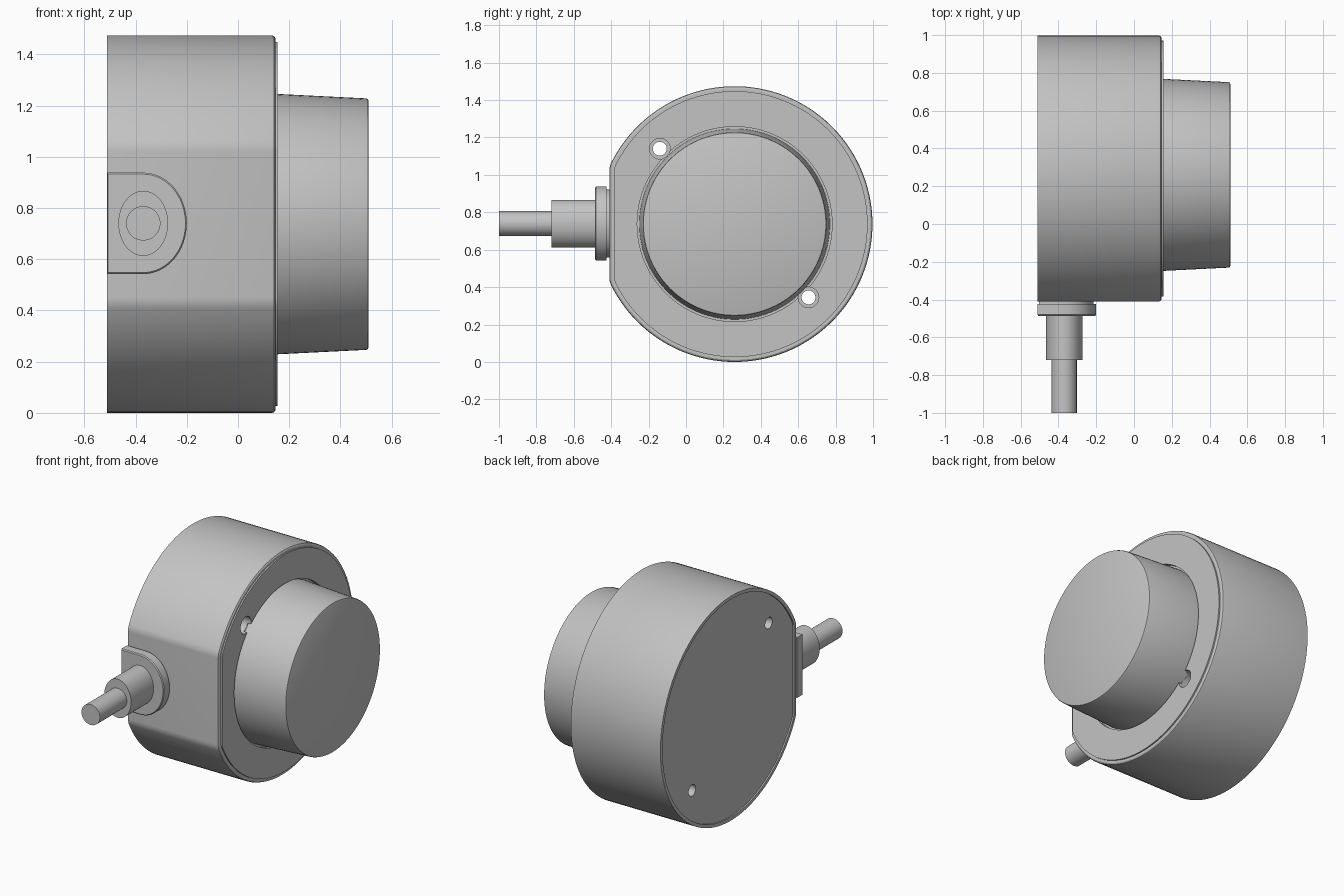
import bpy, bmesh
from math import sin, cos, pi, acos
from mathutils import Vector

cube = bpy.data.objects.get("Cube")
if cube:
    bpy.data.objects.remove(cube, do_unlink=True)

grey = bpy.data.materials.new("Plain grey")
grey.use_nodes = True
grey.diffuse_color = (0.55, 0.55, 0.55, 1)
grey.node_tree.nodes["Principled BSDF"].inputs["Base Color"].default_value = (0.55, 0.55, 0.55, 1)

CY, CZ = 0.26, 0.737      # axis of the housing
PX, PZ = -0.37, 0.74      # axis of the cable


def activate(ob):
    bpy.ops.object.select_all(action='DESELECT')
    ob.select_set(True)
    bpy.context.view_layer.objects.active = ob


def loft(name, rings):
    """Skin equal-length rings and cap both ends."""
    bm = bmesh.new()
    loops = [[bm.verts.new(p) for p in ring] for ring in rings]
    n = len(loops[0])
    for a, b in zip(loops, loops[1:]):
        for i in range(n):
            j = (i + 1) % n
            bm.faces.new((a[i], a[j], b[j], b[i]))
    bm.faces.new(loops[0])
    bm.faces.new(loops[-1])
    bmesh.ops.recalc_face_normals(bm, faces=bm.faces)
    me = bpy.data.meshes.new(name)
    bm.to_mesh(me)
    bm.free()
    ob = bpy.data.objects.new(name, me)
    bpy.context.collection.objects.link(ob)
    me.materials.append(grey)
    return ob


def smooth(ob):
    activate(ob)
    bpy.ops.object.shade_smooth_by_angle(angle=0.5)


def x_ring(x, r, y=CY, z=CZ, n=96):
    return [Vector((x, y + r * cos(2 * pi * i / n), z + r * sin(2 * pi * i / n))) for i in range(n)]


def y_ring(y, rx, rz, n=48):
    return [Vector((PX + rx * cos(2 * pi * i / n), y, PZ + rz * sin(2 * pi * i / n))) for i in range(n)]


def housing_ring(x, inset):
    """Circle with a flat on the front side and rounded corners, offset inwards."""
    r, flat, f = 0.737 - inset, 0.67 - inset, 0.1 - inset
    a = acos((flat - f) / (r - f))
    pts = []

    def arc(cy, cz, rad, start, end, n):
        for i in range(n):
            t = start + (end - start) * i / n
            pts.append(Vector((x, cy - rad * cos(t), cz + rad * sin(t))))

    cy, dz = CY - flat + f, (r - f) * sin(a)
    arc(CY, CZ, r, a, 2 * pi - a, 112)
    arc(cy, CZ - dz, f, -a, 0, 8)
    pts.append(Vector((x, CY - flat, CZ - dz)))
    arc(cy, CZ + dz, f, 0, a, 8)
    return pts


def plate_ring(y, s):
    """D-shaped outline: square at the back edge, rounded towards +x."""
    back, rx, rz = -0.51 + (1 - s) * 0.1, 0.17 * s, 0.198 * s
    pts = [Vector((PX + rx * cos(t), y, PZ + rz * sin(t)))
           for t in (pi * (i / 32 - 0.5) for i in range(33))]
    return pts + [Vector((back, y, PZ + rz)), Vector((back, y, PZ - rz))]


# Housing with recessed back cover and stepped front face
housing = loft("housing", [housing_ring(x, d) for x, d in (
    (-0.503, 0.022), (-0.512, 0.022), (-0.512, 0), (0.133, 0), (0.141, 0.003),
    (0.146, 0.011), (0.146, 0.026), (0.155, 0.026))])

# Knob recess and the two counterbored mounting holes
cutters = [loft("recess_cutter", [x_ring(0.13, 0.521), x_ring(0.3, 0.521)])]
for y, z in ((-0.14, 1.14), (0.655, 0.345)):
    profile = ((-0.7, 0.037), (0.05, 0.037), (0.05, 0.055), (0.3, 0.055))
    cutters.append(loft("hole_cutter", [x_ring(x, r, y, z, 32) for x, r in profile]))
activate(housing)
for c in cutters:
    mod = housing.modifiers.new("cut", 'BOOLEAN')
    mod.operation, mod.solver, mod.object = 'DIFFERENCE', 'EXACT', c
    bpy.ops.object.modifier_apply(modifier=mod.name)
    bpy.data.objects.remove(c, do_unlink=True)
smooth(housing)

# Tapered knob
smooth(loft("knob", [x_ring(x, r) for x, r in (
    (0.12, 0.51), (0.5, 0.491), (0.507, 0.488), (0.51, 0.481))]))

# Cable entry: neck, D-shaped flange, oval sleeve, cable
smooth(loft("flange_neck", [plate_ring(-0.39, 0.92), plate_ring(-0.43, 0.92)]))
smooth(loft("flange", [plate_ring(-0.424, 1), plate_ring(-0.48, 1), plate_ring(-0.486, 0.97)]))
smooth(loft("sleeve", [y_ring(-0.47, 0.097, 0.127), y_ring(-0.72, 0.097, 0.127)]))
smooth(loft("cable", [y_ring(-0.7, 0.067, 0.067), y_ring(-1, 0.067, 0.067)]))
